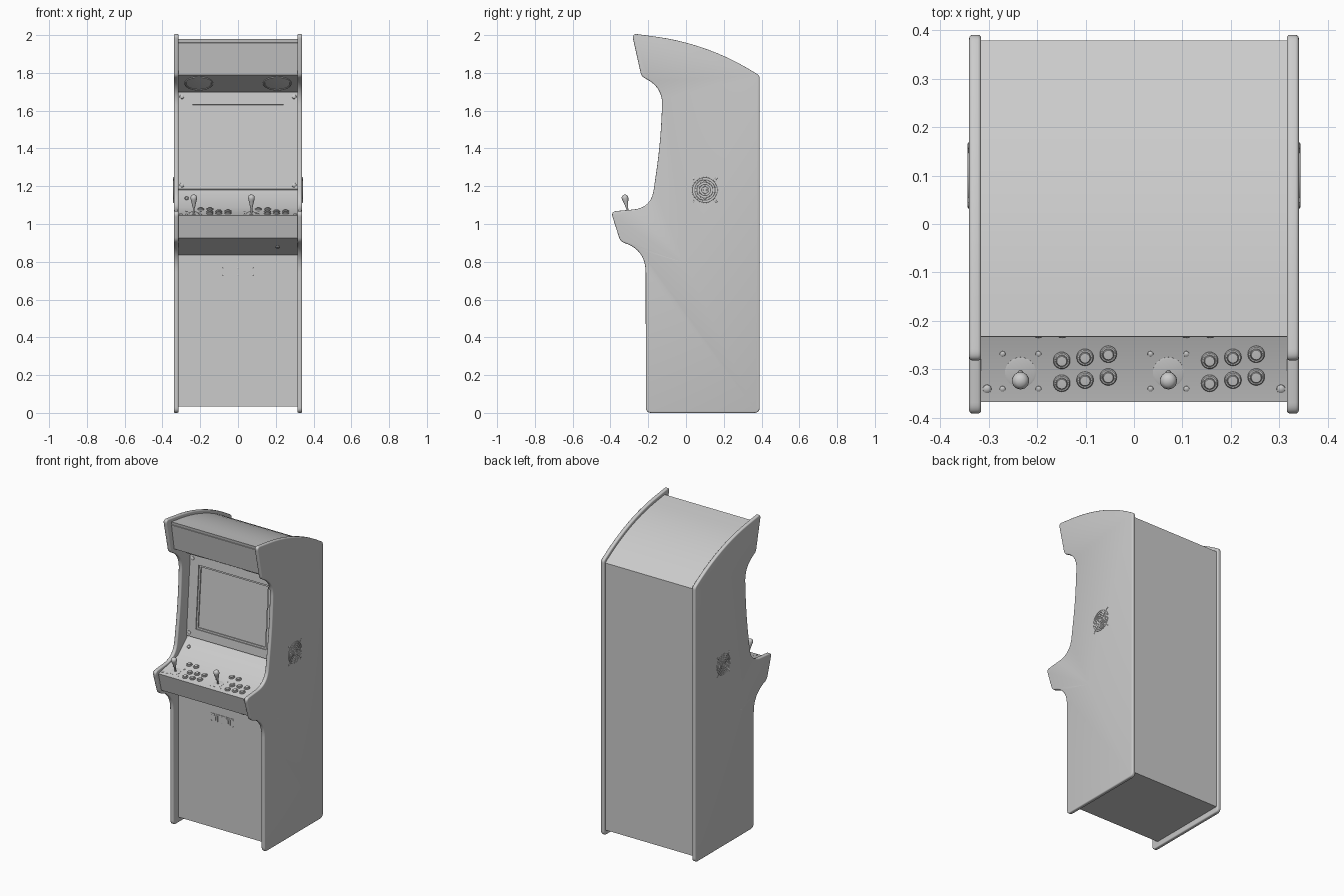
import bpy, bmesh, math
from mathutils import Vector, Matrix

if "Cube" in bpy.data.objects:
    bpy.data.objects.remove(bpy.data.objects["Cube"])


def finish(name, bm, matrix=None):
    bmesh.ops.remove_doubles(bm, verts=bm.verts, dist=1e-5)
    bmesh.ops.recalc_face_normals(bm, faces=bm.faces)
    me = bpy.data.meshes.new(name)
    bm.to_mesh(me)
    bm.free()
    ob = bpy.data.objects.new(name, me)
    bpy.context.collection.objects.link(ob)
    if matrix:
        ob.matrix_world = matrix
    bpy.ops.object.select_all(action='DESELECT')
    bpy.context.view_layer.objects.active = ob
    ob.select_set(True)
    bpy.ops.object.shade_smooth_by_angle(angle=math.radians(35))
    return ob


def rounded(corners, steps=10):
    """Polygon of (y, z, radius) with each corner softened by a curve."""
    out, n = [], len(corners)
    for i, (y, z, r) in enumerate(corners):
        p = Vector((y, z))
        if r == 0:
            out.append(p)
            continue
        a = p + (Vector(corners[i - 1][:2]) - p).normalized() * r
        b = p + (Vector(corners[(i + 1) % n][:2]) - p).normalized() * r
        for k in range(steps + 1):
            t = k / steps
            out.append(a * (1 - t) ** 2 + p * 2 * t * (1 - t) + b * t * t)
    return out


def prism(name, profile, x0, x1, bevel=0):
    bm = bmesh.new()
    face = bm.faces.new([bm.verts.new((x0, y, z)) for y, z in profile])
    ext = bmesh.ops.extrude_face_region(bm, geom=[face])['geom']
    top = [g for g in ext if isinstance(g, bmesh.types.BMVert)]
    bmesh.ops.translate(bm, verts=top, vec=(x1 - x0, 0, 0))
    if bevel:
        rim = [e for e in bm.edges if abs(e.verts[0].co.x - e.verts[1].co.x) < 1e-6]
        bmesh.ops.bevel(bm, geom=rim, offset=bevel, segments=3, profile=0.5, affect='EDGES')
    return finish(name, bm)


def on(p0, p1, x, y=None, z=None):
    """Frame on a sloped front surface p0 -> p1: local z points outward."""
    d = Vector((0, p1[0] - p0[0], p1[1] - p0[1]))
    t = (y - p0[0]) / d.y if y is not None else (z - p0[1]) / d.z
    v, u = d.normalized(), Vector((1, 0, 0))
    m = Matrix((u, v, u.cross(v))).transposed().to_4x4()
    m.translation = Vector((x, p0[0], p0[1])) + d * t
    return m


def lathe(name, m, pts, segs=24):
    bm = bmesh.new()
    rings = [[bm.verts.new((r * math.cos(a), r * math.sin(a), h))
              for a in (2 * math.pi * k / segs for k in range(segs))] for r, h in pts]
    for a, b in zip(rings, rings[1:]):
        for k in range(segs):
            j = (k + 1) % segs
            bm.faces.new((a[k], a[j], b[j], b[k]))
    return finish(name, bm, m)


def box(name, m, w, h, d):
    bm = bmesh.new()
    bmesh.ops.create_cube(bm, size=1, matrix=Matrix.Translation((0, 0, d / 2)) @ Matrix.Diagonal((w, h, d, 1)))
    return finish(name, bm, m)


def frame(name, m, ow, oh, iw, ih, d):
    bm = bmesh.new()
    loops = [[bm.verts.new((sx * w / 2, sy * h / 2, z)) for sx, sy in ((-1, -1), (1, -1), (1, 1), (-1, 1))]
             for w, h, z in ((ow, oh, 0), (ow, oh, d), (iw, ih, d), (iw, ih, 0))]
    for i in range(4):
        a, b = loops[i], loops[(i + 1) % 4]
        for k in range(4):
            j = (k + 1) % 4
            bm.faces.new((a[k], a[j], b[j], b[k]))
    return finish(name, bm, m)


def bolt(name, m, r):
    lathe(name, m, [(r, 0), (r * .95, r * .25), (r * .6, r * .5), (0, r * .6)], 16)


# Side panels with rounded edge moulding
side = rounded([(-.287, 2.009, .03), (.125, 1.953, .29), (.39, 1.785, .015), (.39, 0, .03),
                (-.212, 0, .03), (-.214, .865, .12), (-.347, .906, .025), (-.398, 1.066, .03),
                (-.185, 1.085, .095), (-.135, 1.43, .15), (-.123, 1.718, .09), (-.236, 1.782, .018)])
prism("side_panel_right", side, .315, .34, .007)
prism("side_panel_left", side, -.315, -.34, .007)

# Cabinet body: front surfaces listed from the floor upward
DOOR = ((-.16, .035), (-.16, .835))
UNDER = (DOOR[1], (-.335, .925))
LIP = (UNDER[1], (-.367, 1.045))
DECK = (LIP[1], (-.165, 1.088))
SLOPE = (DECK[1], (-.065, 1.18))
SCREEN = (SLOPE[1], (-.025, 1.70))
HOOD = (SCREEN[1], (-.2, 1.79))
SIGN = (HOOD[1], (-.232, 1.979))
front = [s[0] + (0,) for s in (DOOR, UNDER, LIP, DECK, SLOPE, SCREEN, HOOD, SIGN)]
body = rounded(front + [SIGN[1] + (0,), (.12, 1.932, .27), (.378, 1.768, 0), (.378, .035, 0)])
prism("cabinet_body", body, -.32, .32)

# Marquee panel, screen bezel and inner screen rim
box("marquee_panel", on(*SIGN, 0, z=1.877), .63, .168, .004)
frame("screen_bezel", on(*SCREEN, 0, z=1.44), .63, .515, .503, .405, .014)
frame("screen_rim", on(*SCREEN, 0, z=1.44), .503, .405, .481, .383, .007)
for x in (-.297, .297):
    for z in (1.205, 1.673):
        bolt("bezel_bolt", on(*SCREEN, x, z=z) @ Matrix.Translation((0, 0, .014)), .012)
    bolt("deck_bolt", on(*DECK, x * 1.02, y=-.34), .009)

# Speakers under the hood
for x in (-.208, .208):
    lathe("speaker", on(*HOOD, x, z=1.745),
          [(.076, 0), (.075, .004), (.069, .005), (.066, .002), (.045, .004), (0, .006)], 40)

# Player controls: joystick, six buttons, two start buttons each
button = [(.0175, 0), (.0175, .004), (.0155, .006), (.013, .006), (.0125, .003),
          (.0115, .003), (.0115, .009), (.010, .0105), (0, .011)]
bat = [(.005, 0), (.005, .028), (.0075, .034), (.0095, .046), (.0145, .066), (.0175, .078),
       (.0175, .086), (.014, .094), (.008, .098), (0, .0995)]
for cx in (-.234, .071):
    m = on(*DECK, cx, y=-.306)
    lathe("joystick_washer", m, [(.032, 0), (.032, .001), (.028, .002), (0, .0025)], 32)
    lathe("joystick", m, bat)
    for dx in (-.037, .037):
        for y in (-.268, -.34):
            bolt("joystick_bolt", on(*DECK, cx + dx, y=y), .006)
    for i in range(3):
        for y in (-.281, -.328):
            lathe("action_button", on(*DECK, cx + .085 + .048 * i, y=y + .0065 * i), button)
    for dx in (.037, .086):
        lathe("start_button", on(*DECK, cx + dx, y=-.217), button)

# Locks on the slope and underside
lock = [(.011, 0), (.011, .004), (.009, .006), (.007, .004), (0, .004)]
lathe("slope_lock", on(*SLOPE, -.272, z=1.135), lock, 20)
lathe("underside_lock", on(*UNDER, .21, z=.88), lock, 20)

# Coin plate on the front door
box("coin_plate", on(*DOOR, 0, z=.748), .17, .056, .003)
for x in (-.045, .045):
    box("coin_slot_frame", on(*DOOR, x, z=.75), .03, .036, .006)
    box("coin_slot", on(*DOOR, x, z=.75), .005, .024, .008)
for x in (-.077, 0, .077):
    for z in (.728, .768):
        bolt("coin_plate_bolt", on(*DOOR, x, z=z) @ Matrix.Translation((0, 0, .003)), .004)

# Fan guards on both sides
for s in (-1, 1):
    m = Matrix.Translation((s * .34, .1, 1.18)) @ Matrix.Rotation(s * math.pi / 2, 4, 'Y')
    for r in (.066, .054, .042, .03, .018):
        lathe("fan_guard_ring", m, [(r + .0025, -.001), (r + .002, .002), (r, .003),
                                    (r - .002, .002), (r - .0025, -.001)], 40)
    lathe("fan_guard_hub", m, [(.009, 0), (.008, .002), (0, .003)], 20)
    for k in range(2):
        box("fan_guard_bar", m @ Matrix.Rotation(math.pi / 4 + k * math.pi / 2, 4, 'Z'), .172, .004, .002)
    for dy in (-.06, .06):
        for dz in (-.06, .06):
            bolt("fan_guard_bolt", m @ Matrix.Translation((dz, dy, 0)), .006)
